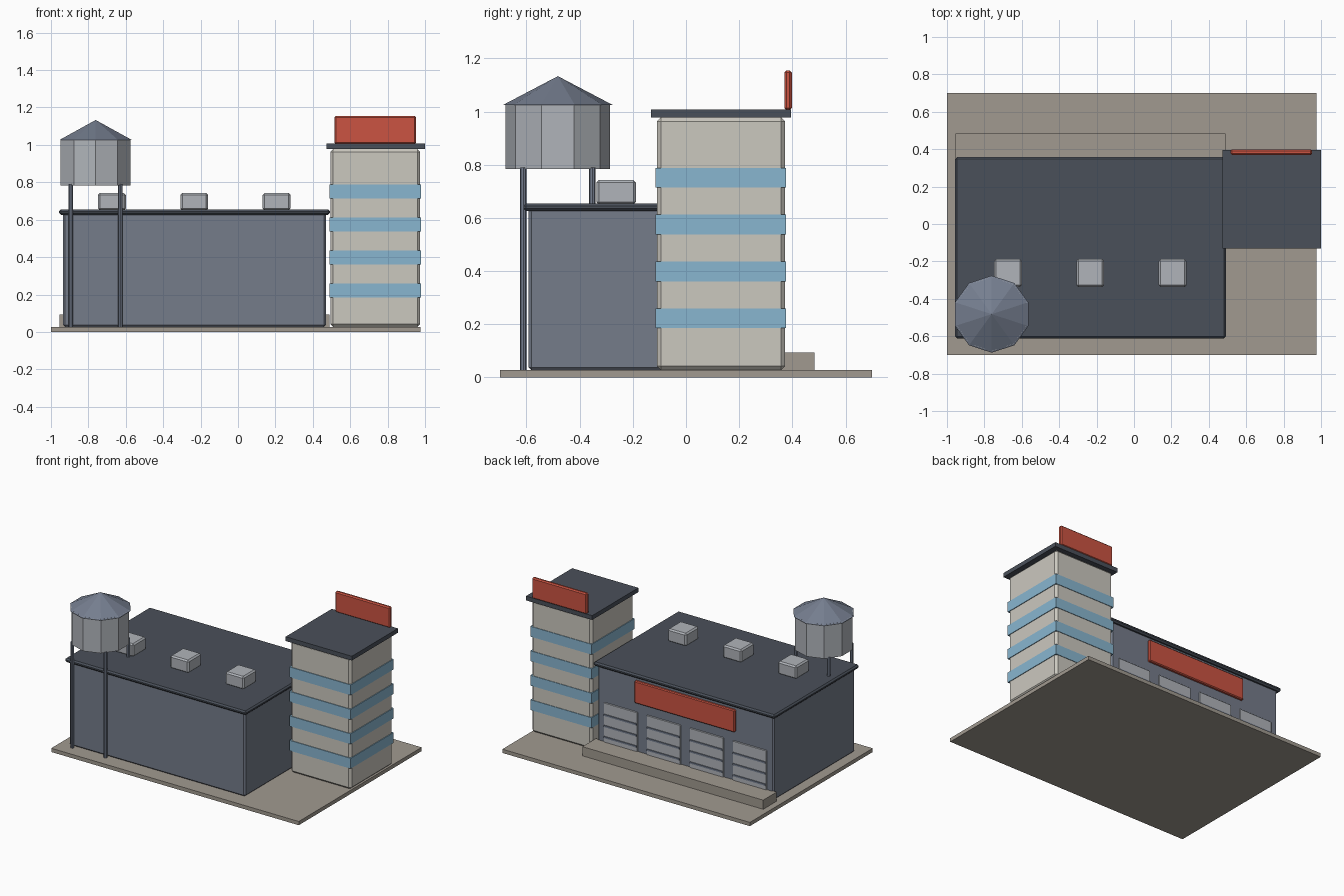
import bpy, math

if "Cube" in bpy.data.objects:
    bpy.data.objects.remove(bpy.data.objects["Cube"])


def material(name, rgb):
    """Flat colour given as sRGB bytes, stored as linear."""
    m = bpy.data.materials.new(name)
    lin = [((c / 255 + 0.055) / 1.055) ** 2.4 for c in rgb]
    m.diffuse_color = (*lin, 1)
    m.use_nodes = True
    m.node_tree.nodes["Principled BSDF"].inputs["Base Color"].default_value = m.diffuse_color
    return m


CONCRETE = material("concrete", (161, 154, 144))
SLATE = material("slate_wall", (117, 124, 138))
DARK = material("dark_roof", (74, 80, 90))
CREAM = material("cream_wall", (203, 200, 191))
GLASS = material("blue_glass", (137, 182, 208))
RED = material("red_sign", (203, 84, 66))
METAL = material("light_metal", (176, 180, 186))
STEEL = material("blue_steel", (117, 126, 143))


def finish(ob, name, mat, bevel=0):
    ob.name = name
    ob.data.materials.append(mat)
    if bevel:
        b = ob.modifiers.new("bevel", 'BEVEL')
        b.width, b.segments = bevel, 1
    return ob


def box(name, x, y, z, mat, bevel=0):
    """Box from (min, max) ranges on each axis."""
    bpy.ops.mesh.primitive_cube_add(size=1, location=[(a + b) / 2 for a, b in (x, y, z)])
    ob = bpy.context.object
    ob.scale = [b - a for a, b in (x, y, z)]
    bpy.ops.object.transform_apply(location=False, rotation=False, scale=True)
    return finish(ob, name, mat, bevel)


def drum(name, x, y, z, r, top_r, sides, mat):
    bpy.ops.mesh.primitive_cone_add(vertices=sides, radius1=r, radius2=top_r,
                                    depth=z[1] - z[0], location=(x, y, (z[0] + z[1]) / 2))
    return finish(bpy.context.object, name, mat)


# Ground slab and loading dock
box("ground_slab", (-1, 0.975), (-0.70, 0.70), (0, 0.027), CONCRETE)
box("loading_dock", (-0.955, 0.488), (0.33, 0.484), (0.027, 0.093), CONCRETE)

# Warehouse hall with overhanging roof
box("hall", (-0.935, 0.47), (-0.592, 0.337), (0.027, 0.635), SLATE, 0.01)
box("hall_roof", (-0.956, 0.491), (-0.612, 0.357), (0.626, 0.655), DARK, 0.01)

# Rooftop vent units
for x in (-0.674, -0.234, 0.206):
    box("roof_vent", (x - 0.074, x + 0.074), (-0.337, -0.188), (0.65, 0.743), METAL, 0.01)

# Dock doors with horizontal ribs on the rear wall
for i in range(4):
    x = -0.2325 + (i - 1.5) * 0.343
    box("dock_door", (x - 0.134, x + 0.134), (0.33, 0.344), (0.06, 0.377), METAL, 0.003)
    for z in (0.13, 0.21, 0.29):
        box("door_rib", (x - 0.13, x + 0.13), (0.335, 0.35), (z - 0.006, z + 0.006), STEEL)

# Rear wall sign
box("wall_sign", (-0.635, 0.165), (0.33, 0.356), (0.445, 0.605), RED, 0.006)

# Office tower with window bands, roof and sign board
box("tower", (0.494, 0.974), (-0.109, 0.372), (0.027, 0.978), CREAM, 0.015)
for i in range(4):
    z = 0.222 + i * 0.1765
    box("window_band", (0.489, 0.979), (-0.114, 0.376), (z - 0.037, z + 0.037), GLASS)
box("tower_roof", (0.472, 1.0), (-0.131, 0.395), (0.977, 1.008), DARK)
box("roof_sign", (0.515, 0.953), (0.37, 0.398), (1.005, 1.155), RED, 0.008)

# Water tank on four legs
TX, TY = -0.761, -0.482
drum("tank", TX, TY, (0.784, 1.03), 0.197, 0.197, 10, METAL)
drum("tank_roof", TX, TY, (1.025, 1.133), 0.206, 0, 10, STEEL)
for sx in (-1, 1):
    for sy in (-1, 1):
        drum("tank_leg", TX + sx * 0.132, TY + sy * 0.13, (0.02, 0.79), 0.012, 0.012, 8, STEEL)
